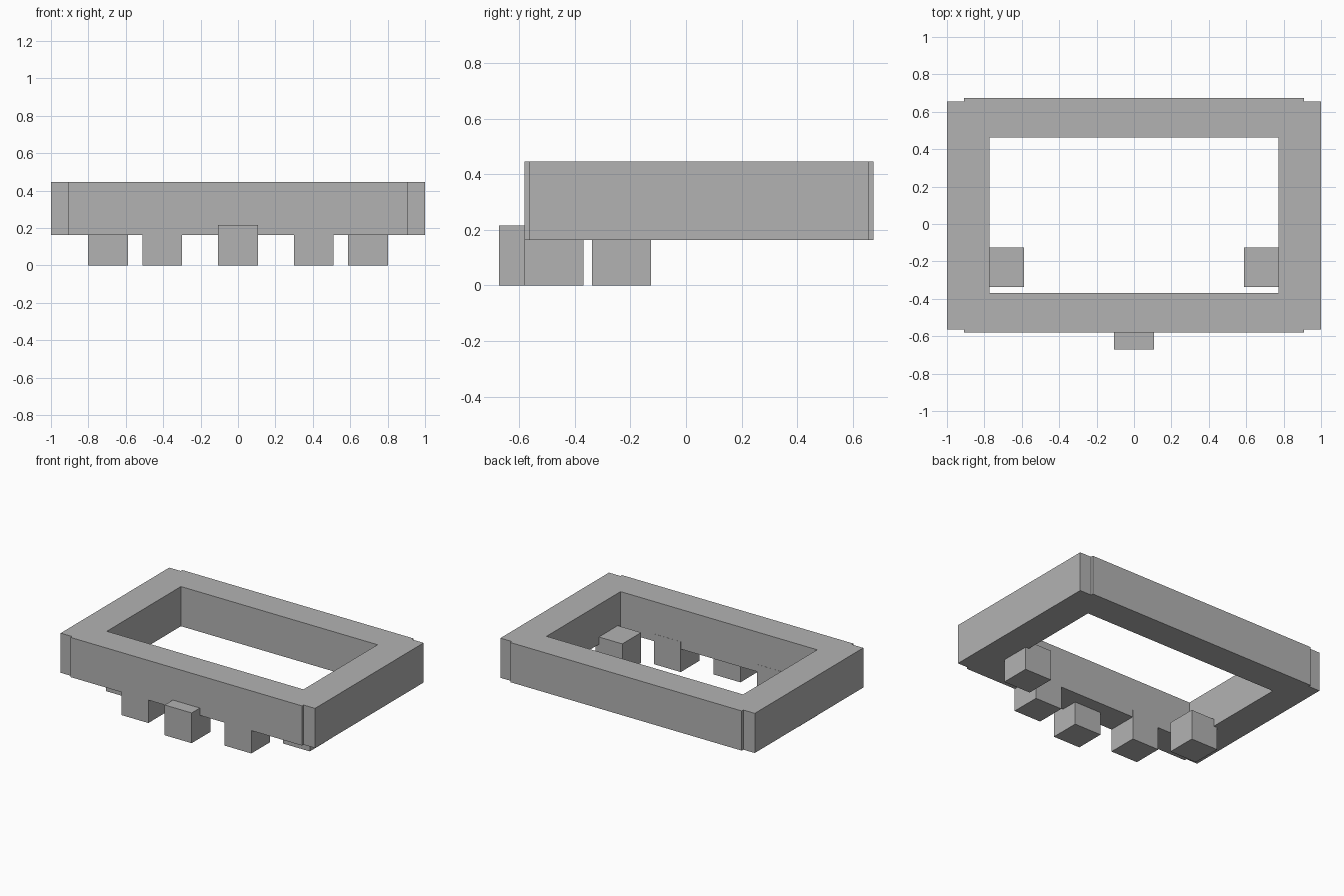
import bpy
import bmesh
from mathutils import Matrix, Vector

default = bpy.data.objects.get("Cube")
if default:
    bpy.data.objects.remove(default, do_unlink=True)

# Single flat grey
grey = bpy.data.materials.new("plain_grey")
grey.use_nodes = True
colour = (0.45, 0.45, 0.45, 1)
grey.diffuse_color = colour
grey.node_tree.nodes["Principled BSDF"].inputs["Base Color"].default_value = colour


def box(name, low, high):
    """Axis-aligned box between two corners."""
    low, high = Vector(low), Vector(high)
    mesh = bpy.data.meshes.new(name)
    bm = bmesh.new()
    bmesh.ops.create_cube(bm, size=1, matrix=Matrix.Diagonal((*(high - low), 1)))
    bm.to_mesh(mesh)
    bm.free()
    mesh.materials.append(grey)
    obj = bpy.data.objects.new(name, mesh)
    obj.location = (low + high) / 2
    bpy.context.collection.objects.link(obj)
    return obj


BOTTOM, TOP = 0.163, 0.445
TOOTH = 0.212

# Front and back beams of the open frame
for name, y in (("front_beam", -0.58), ("back_beam", 0.463)):
    box(name, (-0.91, y, BOTTOM), (0.91, y + 0.211, TOP))

# Side beams, a touch shallower than the outer faces of the other two
for name, x in (("right_beam", -1), ("left_beam", 0.773)):
    box(name, (x, -0.563, BOTTOM), (x + 0.227, 0.656, TOP))


def tooth(name, x, front):
    """Cubic tooth centred on x, standing on the ground."""
    half = TOOTH / 2
    box(name, (x - half, front, 0), (x + half, front + TOOTH, TOOTH + 0.003))


# Arc of five teeth below the frame
tooth("centre_tooth", 0, -0.672)
for side, sign in (("left", 1), ("right", -1)):
    tooth(side + "_middle_tooth", sign * 0.405, -0.58)
    tooth(side + "_outer_tooth", sign * 0.695, -0.338)
